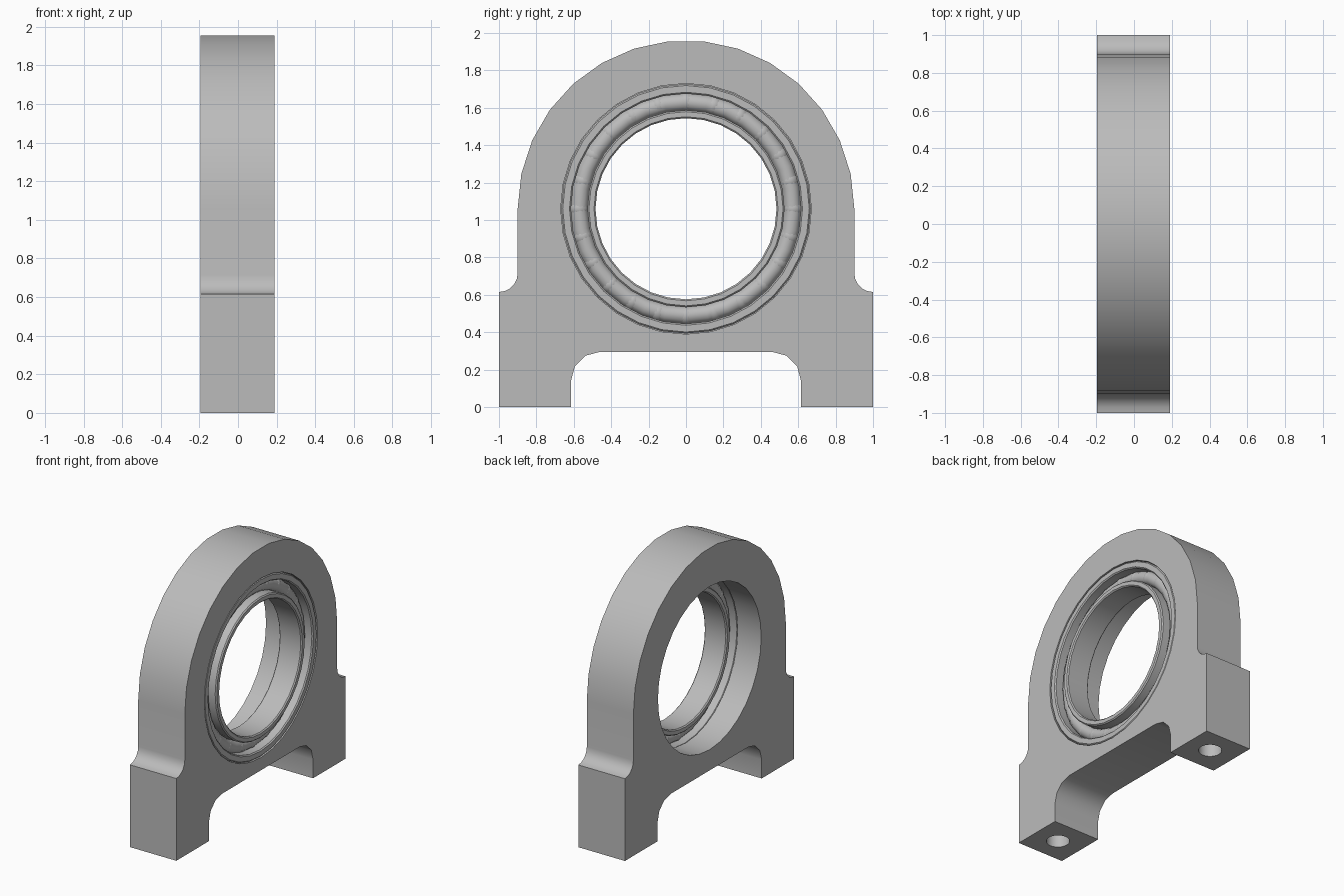
import bpy
import bmesh
from math import sin, cos, pi, radians
from mathutils import Matrix, Vector

default = bpy.data.objects.get("Cube")
if default:
    bpy.data.objects.remove(default, do_unlink=True)

AXIS_Z = 1.06      # height of the bore centre
BACK, FACE = -0.195, 0.19

steel = bpy.data.materials.new("plain grey metal")
steel.use_nodes = True
steel.diffuse_color = (0.5, 0.5, 0.5, 1)
steel.node_tree.nodes["Principled BSDF"].inputs["Base Color"].default_value = (0.5, 0.5, 0.5, 1)


def finish(name, bm):
    bmesh.ops.recalc_face_normals(bm, faces=bm.faces)
    mesh = bpy.data.meshes.new(name)
    bm.to_mesh(mesh)
    bm.free()
    mesh.materials.append(steel)
    obj = bpy.data.objects.new(name, mesh)
    bpy.context.collection.objects.link(obj)
    return obj


def select(obj):
    bpy.ops.object.select_all(action='DESELECT')
    obj.select_set(True)
    bpy.context.view_layer.objects.active = obj


def smooth(obj):
    select(obj)
    bpy.ops.object.shade_smooth_by_angle(angle=radians(32))


def arc(cy, cz, r, start, end, steps):
    angles = [radians(start + (end - start) * i / steps) for i in range(steps + 1)]
    return [(cy + r * cos(a), cz + r * sin(a)) for a in angles]


def lathe(name, profile, segments=32):
    """Spin a closed (x, radius) outline around the bore axis."""
    bm = bmesh.new()
    rings = []
    for i in range(segments):
        a = 2 * pi * i / segments
        rings.append([bm.verts.new((x, r * cos(a), AXIS_Z + r * sin(a))) for x, r in profile])
    n = len(profile)
    for i in range(segments):
        a, b = rings[i], rings[(i + 1) % segments]
        for j in range(n):
            k = (j + 1) % n
            bm.faces.new((a[j], a[k], b[k], b[j]))
    return finish(name, bm)


def cylinder(name, radius, depth, matrix, segments):
    bm = bmesh.new()
    bmesh.ops.create_cone(bm, cap_ends=True, segments=segments, radius1=radius,
                          radius2=radius, depth=depth, matrix=matrix)
    return finish(name, bm)


def cut(target, cutter):
    cutter.hide_render = True
    mod = target.modifiers.new("cut", 'BOOLEAN')
    mod.operation = 'DIFFERENCE'
    mod.solver = 'EXACT'
    mod.object = cutter
    select(target)
    bpy.ops.object.modifier_apply(modifier=mod.name)
    bpy.data.objects.remove(cutter, do_unlink=True)


# Housing: half outline with foot arch, shoulder fillet and dome, then mirrored
half = arc(0.46, 0.14, 0.155, 90, 0, 3)
half += [(0.615, 0), (1, 0)]
half += arc(1, 0.715, 0.1, 270, 180, 5)
half += arc(0, AXIS_Z, 0.9, 0, 84, 7)
outline = half + [(-y, z) for y, z in reversed(half)]
bm = bmesh.new()
side = bm.faces.new([bm.verts.new((BACK, y, z)) for y, z in outline])
grown = bmesh.ops.extrude_face_region(bm, geom=[side])
bmesh.ops.translate(bm, vec=(FACE - BACK, 0, 0),
                    verts=[v for v in grown["geom"] if isinstance(v, bmesh.types.BMVert)])
housing = finish("housing", bm)

# Through bore, bearing seat and blind bolt holes
turn = Matrix.Rotation(pi / 2, 4, 'Y')
centre = Matrix.Translation((0, 0, AXIS_Z))
cut(housing, cylinder("bore_cutter", 0.61, 1, centre @ turn, 32))
seat = Matrix.Translation((0.25, 0, AXIS_Z))
cut(housing, cylinder("seat_cutter", 0.67, 0.5, seat @ turn, 32))
for y in (-0.81, 0.81):
    cut(housing, cylinder("bolt_cutter", 0.08, 0.7, Matrix.Translation((0, y, 0)), 24))
smooth(housing)

# Bearing races, each with small chamfers
def race(name, inner, outer, c=0.008):
    x0, x1 = 0.002, FACE - 0.002
    smooth(lathe(name, [(x0, inner + c), (x0, outer - c), (x0 + c, outer), (x1 - c, outer),
                        (x1, outer - c), (x1, inner + c), (x1 - c, inner), (x0 + c, inner)]))


race("outer_race", 0.615, 0.667)
race("inner_race", 0.484, 0.527)

# Rounded cage ring between the races
MID, PITCH = FACE / 2, 0.571
cage = lathe("ball_cage", [(MID + dx, PITCH + dr) for dx, dr in arc(0, 0, 0.048, 0, 330, 11)])
smooth(cage)

# Balls barely breaking through the cage
bm = bmesh.new()
COUNT = 24
for i in range(COUNT):
    a = 2 * pi * i / COUNT
    spot = Vector((MID, PITCH * cos(a), AXIS_Z + PITCH * sin(a)))
    bmesh.ops.create_uvsphere(bm, u_segments=16, v_segments=8, radius=0.05,
                              matrix=Matrix.Translation(spot))
smooth(finish("bearing_balls", bm))
